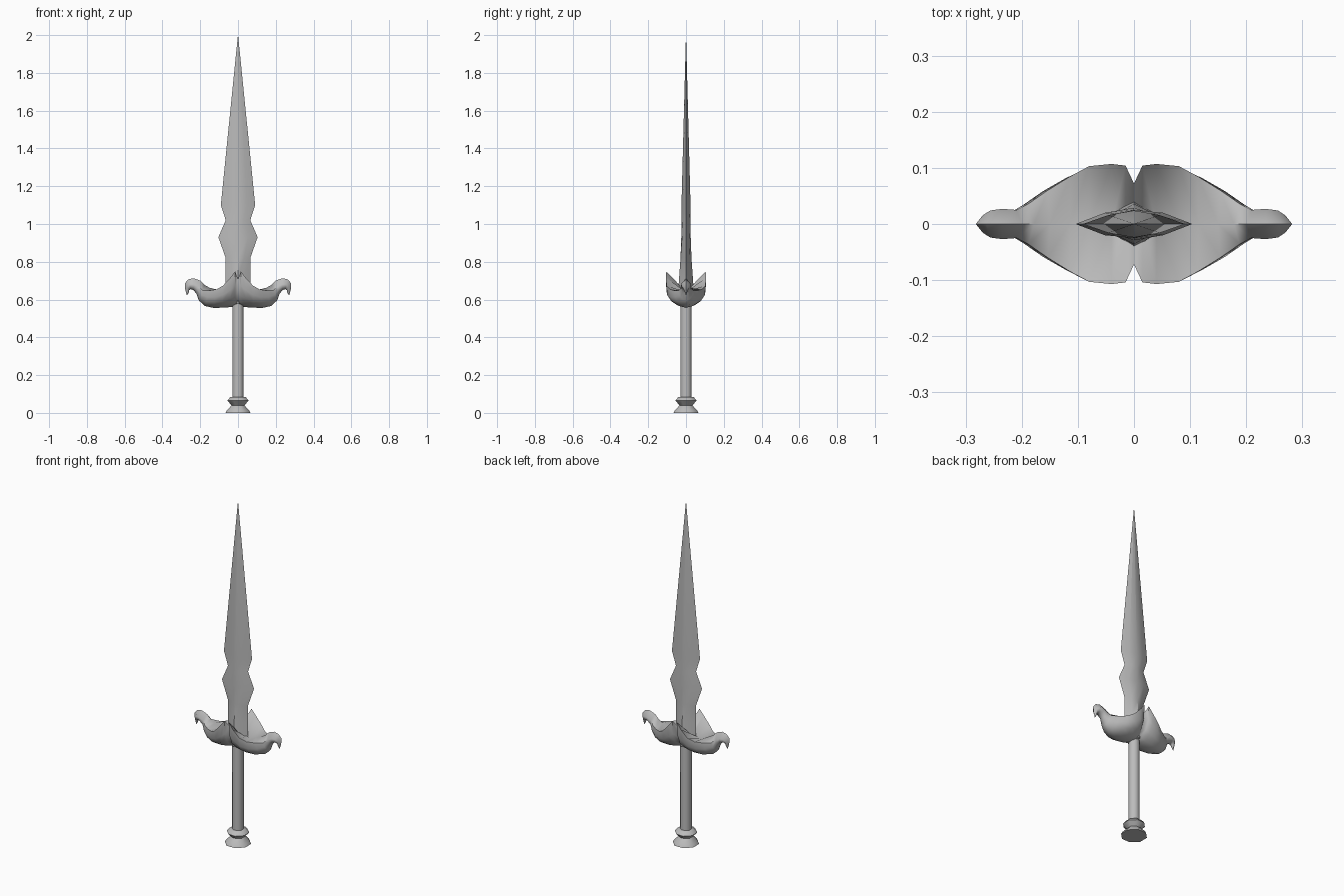
import bpy, bmesh, math

cube = bpy.data.objects.get("Cube")
if cube:
    bpy.data.objects.remove(cube, do_unlink=True)

steel = bpy.data.materials.new("grey steel")
steel.use_nodes = True
GREY = (0.5, 0.5, 0.5, 1)
steel.diffuse_color = GREY
steel.node_tree.nodes["Principled BSDF"].inputs["Base Color"].default_value = GREY


def loft(name, rings, angle):
    """Skin a list of equal-length point rings, cap the ends and shade."""
    bm = bmesh.new()
    loops = [[bm.verts.new(p) for p in ring] for ring in rings]
    n = len(loops[0])
    for a, b in zip(loops, loops[1:]):
        for i in range(n):
            j = (i + 1) % n
            bm.faces.new((a[i], a[j], b[j], b[i]))
    bm.faces.new(loops[0])
    bm.faces.new(loops[-1])
    bmesh.ops.remove_doubles(bm, verts=bm.verts, dist=1e-5)
    bmesh.ops.recalc_face_normals(bm, faces=bm.faces)
    mesh = bpy.data.meshes.new(name)
    bm.to_mesh(mesh)
    bm.free()
    mesh.materials.append(steel)
    obj = bpy.data.objects.new(name, mesh)
    bpy.context.collection.objects.link(obj)
    bpy.ops.object.select_all(action='DESELECT')
    obj.select_set(True)
    bpy.context.view_layer.objects.active = obj
    bpy.ops.object.shade_smooth_by_angle(angle=math.radians(angle))
    return obj


def turned(name, profile, sides=8):
    """Faceted round part from (radius, height) pairs."""
    turns = [math.tau * (i + 0.5) / sides for i in range(sides)]
    fit = 1 / math.cos(math.pi / sides)
    return loft(name, [[(r * fit * math.cos(t), r * fit * math.sin(t), z)
                        for t in turns] for r, z in profile], 50)


# Grip and flared pommel
turned("grip", [(0.029, 0.06), (0.029, 0.6)])
turned("pommel", [(0.066, 0), (0.06, 0.012), (0.034, 0.04), (0.056, 0.065),
                  (0.042, 0.083), (0.028, 0.085)])


# Blade: height, half width, shoulder thickness, ridge thickness
def blade_ring(z, w, a, c):
    half = [(w, 0), (w / 2, a), (0, c), (-w / 2, a)]
    return [(x, y, z) for x, y in half] + [(-x, -y, z) for x, y in half]


loft("blade", [blade_ring(*s) for s in [
    (0.58, 0.065, 0.024, 0.046), (0.72, 0.065, 0.02, 0.036),
    (0.82, 0.065, 0.018, 0.029), (0.93, 0.104, 0.02, 0.025),
    (1.02, 0.065, 0.018, 0.025), (1.10, 0.091, 0.016, 0.024),
    (2.0, 0.0004, 0.0002, 0.0003)]], 40)


# Guard: each section has a keel point, a top point, the rim half depth
# and how far up from keel to top the rim sits (over 1 makes a cup)
def guard_ring(xl, zl, xu, zu, depth, rise):
    def at(t, y):
        return (xl + (xu - xl) * t, y, zl + (zu - zl) * t)
    side = [(0.1 * rise, 0.42), (0.3 * rise, 0.76), (0.58 * rise, 0.97), (rise, 1)]
    return ([at(0, 0)] + [at(t, depth * k) for t, k in side] + [at(1, 0)]
            + [at(t, -depth * k) for t, k in reversed(side)])


guard = loft("guard", [guard_ring(*s) for s in [
    (0, 0.565, 0, 0.64, 0.072, 1.9),
    (0.015, 0.563, 0.015, 0.64, 0.104, 2.42),
    (0.04, 0.56, 0.04, 0.64, 0.107, 1.95),
    (0.08, 0.557, 0.08, 0.64, 0.103, 1.4),
    (0.13, 0.556, 0.115, 0.645, 0.085, 1.1),
    (0.175, 0.566, 0.15, 0.662, 0.06, 0.85),
    (0.207, 0.595, 0.178, 0.678, 0.036, 0.65),
    (0.22, 0.63, 0.2, 0.7, 0.025, 0.55),
    (0.235, 0.65, 0.235, 0.713, 0.027, 0.5),
    (0.25, 0.655, 0.263, 0.707, 0.024, 0.5),
    (0.258, 0.65, 0.282, 0.685, 0.015, 0.5),
    (0.26, 0.638, 0.28, 0.655, 0.008, 0.5),
    (0.27, 0.622, 0.271, 0.622, 0.0005, 0.5)]], 50)

# Mirror the guard wing; its hidden inner cap is removed first
bm = bmesh.new()
bm.from_mesh(guard.data)
caps = [f for f in bm.faces if all(abs(v.co.x) < 1e-5 for v in f.verts)]
bmesh.ops.delete(bm, geom=caps, context='FACES_ONLY')
bm.to_mesh(guard.data)
bm.free()
mirror = guard.modifiers.new("both wings", 'MIRROR')
mirror.use_axis[0] = True
mirror.use_clip = True
